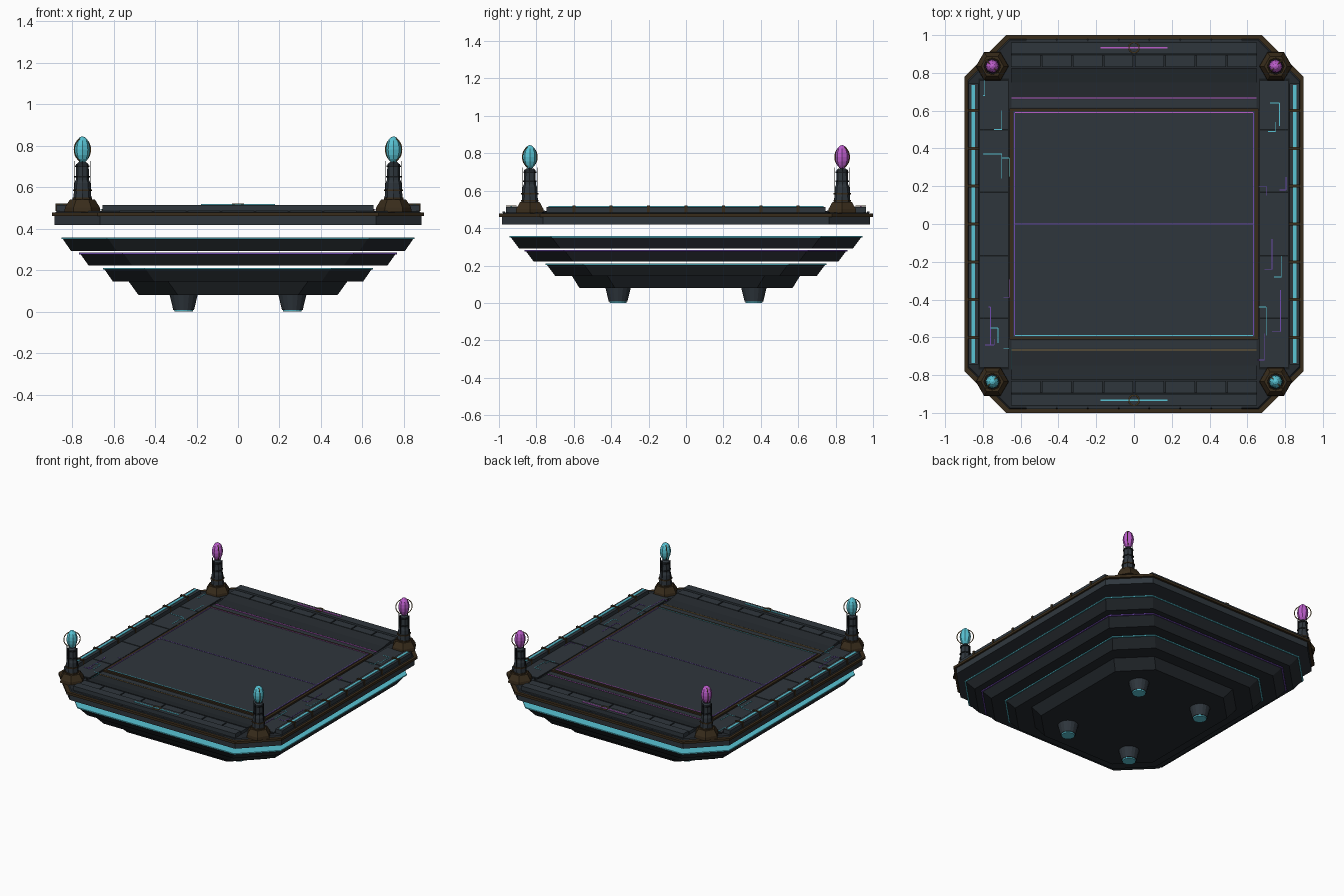
import bpy, bmesh, math
from mathutils import Matrix, Vector

cube = bpy.data.objects.get("Cube")
if cube:
    bpy.data.objects.remove(cube, do_unlink=True)


def material(name, rgb):
    m = bpy.data.materials.new(name)
    m.use_nodes = True
    m.diffuse_color = (*rgb, 1)
    m.node_tree.nodes["Principled BSDF"].inputs["Base Color"].default_value = (*rgb, 1)
    return m


STEEL = material("blue steel", (0.028, 0.037, 0.046))
HULL = material("dark hull", (0.018, 0.023, 0.028))
SEAM = material("black seam", (0.008, 0.010, 0.012))
BRONZE = material("dark bronze", (0.040, 0.025, 0.011))
GOLD = material("dull gold", (0.22, 0.14, 0.05))
TEAL = material("teal glow", (0.10, 0.55, 0.66))
PINK = material("pink glow", (0.50, 0.11, 0.60))
VIOLET = material("violet glow", (0.16, 0.07, 0.42))


def finish(name, bm, mat, smooth=False):
    bmesh.ops.recalc_face_normals(bm, faces=bm.faces)
    mesh = bpy.data.meshes.new(name)
    bm.to_mesh(mesh)
    bm.free()
    mesh.materials.append(mat)
    for p in mesh.polygons:
        p.use_smooth = smooth
    ob = bpy.data.objects.new(name, mesh)
    bpy.context.collection.objects.link(ob)
    return ob


def boxes(name, items, mat):
    """One object from boxes given as (x0, x1, y0, y1, z0, z1)."""
    bm = bmesh.new()
    for x0, x1, y0, y1, z0, z1 in items:
        mtx = Matrix.Translation(((x0 + x1) / 2, (y0 + y1) / 2, (z0 + z1) / 2))
        mtx = mtx @ Matrix.Diagonal((abs(x1 - x0), abs(y1 - y0), abs(z1 - z0), 1))
        bmesh.ops.create_cube(bm, size=1, matrix=mtx)
    return finish(name, bm, mat)


def octagon(name, z0, low, z1, high, mat, cut=0.22):
    """Corner-cut rectangular frustum; low and high are half sizes."""
    bm = bmesh.new()
    rings = []
    for z, (a, b) in ((z0, low), (z1, high)):
        c = cut
        pts = [(a, c - b), (a, b - c), (a - c, b), (c - a, b),
               (-a, b - c), (-a, c - b), (c - a, -b), (a - c, -b)]
        rings.append([bm.verts.new((x, y, z)) for x, y in pts])
    bm.faces.new(rings[0])
    bm.faces.new(rings[1])
    for i in range(8):
        j = (i + 1) % 8
        bm.faces.new((rings[0][i], rings[0][j], rings[1][j], rings[1][i]))
    return finish(name, bm, mat)


def lathe(name, x, y, profile, mat, sides, smooth=False):
    """Turned part from (radius, z) pairs, with closed ends."""
    bm = bmesh.new()
    rings = []
    for r, z in profile:
        angles = [math.tau * i / sides for i in range(sides)]
        rings.append([bm.verts.new((x + r * math.cos(t), y + r * math.sin(t), z)) for t in angles])
    for a, b in zip(rings, rings[1:]):
        for i in range(sides):
            j = (i + 1) % sides
            bm.faces.new((a[i], a[j], b[j], b[i]))
    bm.faces.new(rings[0])
    bm.faces.new(rings[-1])
    return finish(name, bm, mat, smooth)


def ring(name, loc, radius, tube, mat, rot=(0, 0, 0)):
    bpy.ops.mesh.primitive_torus_add(major_radius=radius, minor_radius=tube, major_segments=32,
                                     minor_segments=6, location=loc, rotation=rot)
    ob = bpy.context.object
    ob.name = name
    ob.data.materials.append(mat)
    bpy.ops.object.shade_smooth()


# Floating hull tiers with a glowing rim on each
tiers = [(0.292, 0.355, 0.805, 0.893, 0.848, 0.94, TEAL),
         (0.222, 0.282, 0.72, 0.815, 0.763, 0.86, VIOLET),
         (0.145, 0.208, 0.603, 0.70, 0.647, 0.747, TEAL),
         (0.08, 0.145, 0.48, 0.57, 0.527, 0.61, None)]
for n, (z0, z1, x0, y0, x1, y1, glow) in enumerate(tiers):
    octagon(f"hull_tier_{n + 1}", z0, (x0, y0), z1, (x1, y1), HULL, 0.22 - 0.01 * n)
    if glow:
        octagon(f"tier_rim_{n + 1}", z1 - 0.006, (x1 + 0.003, y1 + 0.003), z1 + 0.002,
                (x1 + 0.003, y1 + 0.003), glow, 0.22 - 0.01 * n)

# Thrusters under the hull
for sx in (-1, 1):
    for sy in (-1, 1):
        x, y = sx * 0.262, sy * 0.363
        lathe("thruster", x, y, [(0.05, 0.008), (0.068, 0.082)], STEEL, 16)
        lathe("thruster_glow", x, y, [(0.044, 0), (0.046, 0.009)], TEAL, 16)

# Deck slab, bronze trim and top plate
octagon("deck_slab", 0.418, (0.885, 0.985), 0.462, (0.885, 0.985), STEEL)
octagon("deck_trim", 0.46, (0.897, 1.0), 0.477, (0.897, 1.0), BRONZE)
octagon("deck_plate", 0.477, (0.88, 0.98), 0.484, (0.875, 0.975), HULL)

# Central floor with frame and coloured edge lines
boxes("floor_frame", [(-0.658, 0.658, -0.612, 0.612, 0.484, 0.494)], BRONZE)
boxes("floor_panel", [(-0.64, 0.64, -0.597, 0.597, 0.49, 0.497)], STEEL)
T = (0.496, 0.499)
boxes("floor_violet_lines", [(-0.636, -0.63, -0.59, 0.59, *T), (0.63, 0.636, -0.59, 0.59, *T),
                             (-0.63, 0.63, -0.002, 0.002, *T)], VIOLET)
boxes("floor_back_line", [(-0.63, 0.63, 0.587, 0.593, *T)], PINK)
boxes("floor_front_line", [(-0.63, 0.63, -0.593, -0.587, *T)], TEAL)

# Front and back: ramp, tile row, beam and outer row
for s, side, glow in ((-1, "front", TEAL), (1, "back", PINK)):
    bm = bmesh.new()
    section = [(0.672, 0.484), (0.672, 0.488), (0.75, 0.492), (0.825, 0.506), (0.825, 0.484)]
    ends = [[bm.verts.new((x, s * y, z)) for y, z in section] for x in (-0.648, 0.648)]
    for e in ends:
        bm.faces.new(e)
    for i in range(5):
        j = (i + 1) % 5
        bm.faces.new((ends[0][i], ends[0][j], ends[1][j], ends[1][i]))
    finish(f"{side}_ramp", bm, HULL)
    boxes(f"{side}_ramp_line", [(-0.648, 0.648, s * 0.664, s * 0.669, 0.484, 0.489)],
          PINK if s > 0 else GOLD)
    boxes(f"{side}_walkway", [(-0.648, 0.648, s * 0.618, s * 0.658, 0.484, 0.487)], STEEL)
    step = 0.164
    boxes(f"{side}_tiles", [(i * step + 0.004, (i + 1) * step - 0.004, s * 0.832, s * 0.893,
                            0.484, 0.505) for i in range(-4, 4)], STEEL)
    boxes(f"{side}_beam", [(-0.652, 0.652, s * 0.901, s * 0.962, 0.484, 0.514)], STEEL)
    boxes(f"{side}_beam_seams", [(-0.652, 0.652, s * 0.893, s * 0.901, 0.484, 0.5)], SEAM)
    boxes(f"{side}_outer_row", [(i * step - 0.078, i * step + 0.078, s * 0.967, s * 0.98,
                                0.48, 0.488) for i in range(-3, 4)], STEEL)
    boxes(f"{side}_beam_light", [(-0.178, 0.178, s * 0.93, s * 0.938, 0.513, 0.518)], glow)
    ring(f"{side}_beam_ring", (0, s * 0.934, 0.518), 0.027, 0.003, GOLD)

# Side tiles, rails, light strips and clips
for s, side in ((-1, "right"), (1, "left")):
    boxes(f"{side}_tile_bed", [(s * 0.662, s * 0.822, -0.77, 0.77, 0.484, 0.486)], SEAM)
    edges = [-0.76, -0.5, -0.167, 0.167, 0.5, 0.76]
    boxes(f"{side}_tiles", [(s * 0.668, s * 0.816, a + 0.004, b - 0.004, 0.484, 0.49)
                            for a, b in zip(edges, edges[1:])], STEEL)
    boxes(f"{side}_rail", [(s * 0.822, s * 0.876, -0.745, 0.745, 0.484, 0.513)], STEEL)
    boxes(f"{side}_rail_light", [(s * 0.843, s * 0.859, -0.735, 0.735, 0.511, 0.517)], TEAL)
    boxes(f"{side}_rail_clips", [(s * 0.82, s * 0.88, 0.2 * i - 0.008, 0.2 * i + 0.008,
                                 0.484, 0.521) for i in range(-3, 4)], BRONZE)

# Circuit traces on the side tiles: start, then one leg in x and one in y
traces = {TEAL: [(-0.74, 0.5, 0.04, 0.1), (-0.8, 0.37, 0.1, -0.13), (-0.7, 0.35, 0.04, -0.1),
                 (-0.76, -0.55, 0.04, -0.08), (-0.69, -0.66, 0.04, -0.11), (0.72, 0.64, 0.05, -0.12),
                 (0.71, 0.49, 0.04, 0.05), (0.74, -0.28, 0.04, 0.11), (0.66, -0.44, 0.04, -0.15),
                 (-0.8, 0.68, 0.01, 0.09)],
          VIOLET: [(-0.79, -0.64, 0.05, 0.03), (-0.77, -0.44, 0.01, -0.2), (-0.69, -0.39, 0.03, 0.1),
                   (0.66, 0.2, 0.04, -0.05), (0.77, 0.18, 0.035, 0.07), (0.69, -0.24, 0.04, 0.16),
                   (0.73, -0.57, 0.045, 0.22), (0.65, -0.72, 0.04, 0.14)]}
for mat, paths in traces.items():
    items = []
    for x, y, dx, dy in paths:
        items.append((x, x + dx, y - 0.002, y + 0.002, 0.489, 0.492))
        items.append((x + dx - 0.002, x + dx + 0.002, y, y + dy, 0.489, 0.492))
    boxes("circuit_traces", items, mat)

# Corner pylons with crystals
for sx in (-1, 1):
    for sy in (-1, 1):
        x, y = sx * 0.75, sy * 0.835
        glow = PINK if sy > 0 else TEAL
        lathe("pylon_base", x, y, [(0.087, 0.48), (0.084, 0.502), (0.06, 0.54)], BRONZE, 6)
        lathe("pylon_column", x, y, [(0.044, 0.538), (0.038, 0.62), (0.032, 0.635), (0.03, 0.71),
                                     (0.018, 0.72)], STEEL, 8)
        for z, r in ((0.545, 0.047), (0.585, 0.046), (0.65, 0.037), (0.7, 0.035)):
            lathe("pylon_band", x, y, [(r, z - 0.004), (r, z + 0.004)],
                  BRONZE if z < 0.6 else SEAM, 8)
        boxes("pylon_rods", [(x + a - 0.0015, x + a + 0.0015, y + b - 0.0015, y + b + 0.0015,
                              0.54, 0.725) for a, b in ((0.04, 0), (-0.04, 0), (0, 0.04), (0, -0.04))],
              SEAM)
        profile = [(max(0.002, 0.037 * math.sin(math.pi * i / 8)),
                    0.78 - 0.064 * math.cos(math.pi * i / 8)) for i in range(9)]
        lathe("pylon_crystal", x, y, profile, glow, 8)
        # The ring stands in the plane running out through the corner
        ring("crystal_ring", (x, y, 0.78), 0.055, 0.003, GOLD,
             (math.pi / 2, 0, sx * sy * math.pi / 4))
